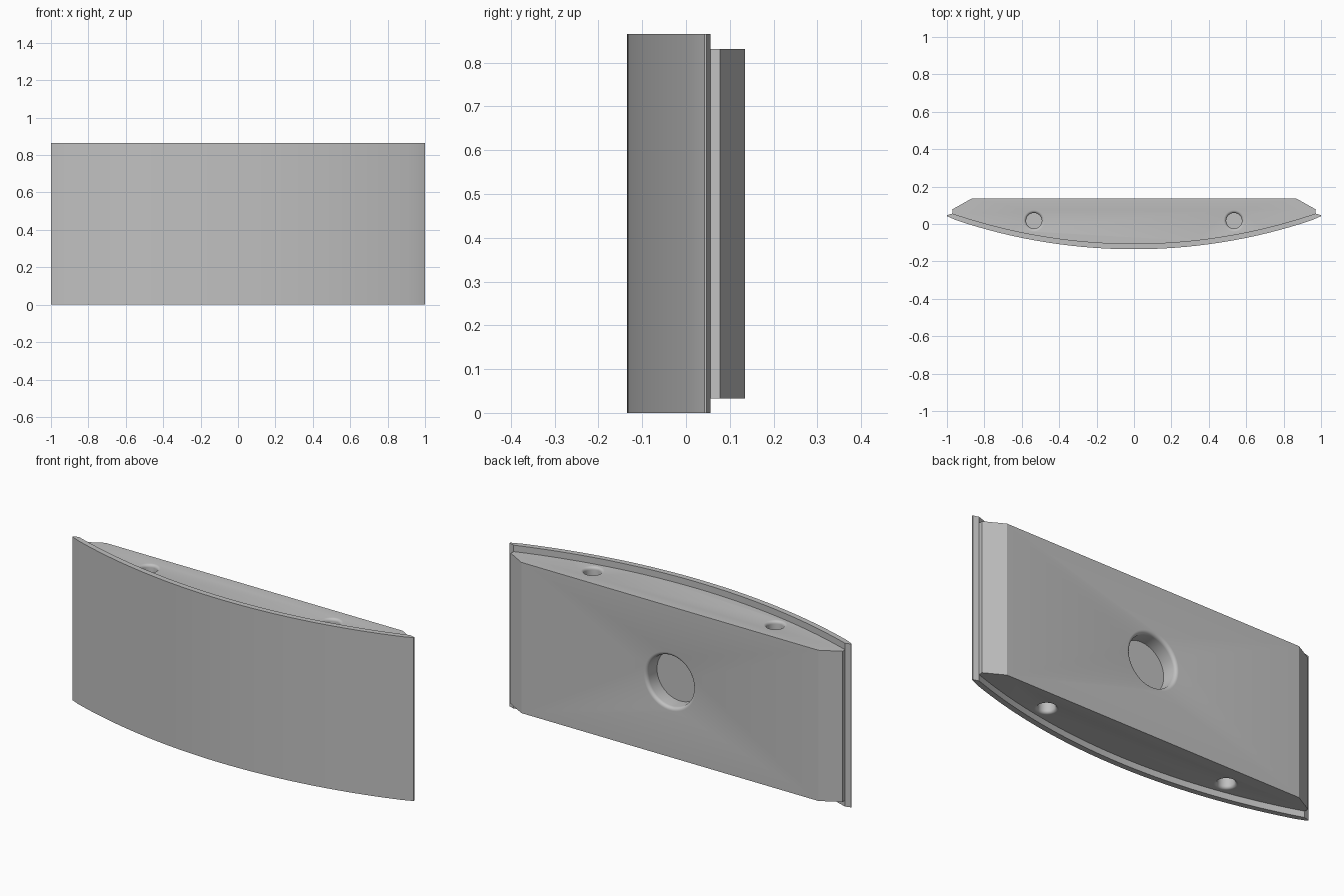
import bpy, bmesh, math
from mathutils import Vector, Matrix

if "Cube" in bpy.data.objects:
    bpy.data.objects.remove(bpy.data.objects["Cube"])

grey = bpy.data.materials.new("plain grey")
grey.diffuse_color = (0.53, 0.53, 0.53, 1)
grey.use_nodes = True
grey.node_tree.nodes["Principled BSDF"].inputs["Base Color"].default_value = grey.diffuse_color


def make_object(name, bm):
    bmesh.ops.recalc_face_normals(bm, faces=bm.faces[:])
    mesh = bpy.data.meshes.new(name)
    bm.to_mesh(mesh)
    bm.free()
    mesh.materials.append(grey)
    ob = bpy.data.objects.new(name, mesh)
    bpy.context.collection.objects.link(ob)
    return ob


def prism(name, outline, z0, z1):
    """Extrude an xy outline from z0 to z1."""
    bm = bmesh.new()
    face = bm.faces.new([bm.verts.new((x, y, z0)) for x, y in outline])
    ext = bmesh.ops.extrude_face_region(bm, geom=[face])["geom"]
    bmesh.ops.translate(bm, vec=(0, 0, z1 - z0),
                        verts=[v for v in ext if isinstance(v, bmesh.types.BMVert)])
    return make_object(name, bm)


def arc(half, y_mid, y_end, n=48):
    """Shallow circular arc, left to right, bulging toward -y."""
    sag = y_end - y_mid
    r = half * half / (2 * sag) + sag / 2
    a = math.asin(half / r)
    angles = [-a + 2 * a * i / n for i in range(n + 1)]
    return [(r * math.sin(t), y_mid + r - r * math.cos(t)) for t in angles]


def hole_cutter(pos, inward, r_in, r_out, depth, n=48):
    """Lathed blind hole with a rounded mouth."""
    c = r_out - r_in
    steps = 5
    prof = [(r_in, depth)]
    for i in range(steps + 1):
        t = math.pi / 2 * i / steps
        prof.append((r_out - c * math.cos(t), c - c * math.sin(t)))
    prof.append((r_out, -0.02))
    bm = bmesh.new()
    rings = [[bm.verts.new((r * math.cos(2 * math.pi * k / n),
                            r * math.sin(2 * math.pi * k / n), z)) for k in range(n)]
             for r, z in prof]
    for a, b in zip(rings, rings[1:]):
        for k in range(n):
            j = (k + 1) % n
            bm.faces.new((a[k], a[j], b[j], b[k]))
    bm.faces.new(rings[0])
    bm.faces.new(rings[-1])
    rot = Vector(inward).to_track_quat('Z', 'Y').to_matrix().to_4x4()
    bm.transform(Matrix.Translation(pos) @ rot)
    cutter = make_object("hole_cutter", bm)
    cutter.hide_render = True
    return cutter


# Curved front plate with slightly turned-back ends
outer = [(-1, 0.042), (-0.98, 0.033)] + arc(0.95, -0.135, 0.02) + [(0.98, 0.033), (1, 0.042)]
inner = arc(0.97, -0.105, 0.056)[::-1]
plate = prism("front_plate", outer + [(1, 0.047)] + inner + [(-1, 0.047)], 0, 0.865)

# Body behind the plate, with chamfered rear corners
body_front = arc(0.97, -0.108, 0.054)
body = prism("rear_body", body_front + [(0.972, 0.078), (0.87, 0.135),
                                        (-0.87, 0.135), (-0.972, 0.078)], 0.033, 0.831)

# Round pocket in the back, and two small pockets in each of top and bottom
cutters = [hole_cutter((0, 0.135, 0.4325), (0, -1, 0), 0.135, 0.153, 0.085, 64)]
for x in (-0.535, 0.535):
    cutters.append(hole_cutter((x, 0.017, 0.831), (0, 0, -1), 0.042, 0.057, 0.08))
    cutters.append(hole_cutter((x, 0.017, 0.033), (0, 0, 1), 0.042, 0.057, 0.08))

bpy.context.view_layer.objects.active = body
for cutter in cutters:
    mod = body.modifiers.new("pocket", 'BOOLEAN')
    mod.operation = 'DIFFERENCE'
    mod.solver = 'EXACT'
    mod.object = cutter
    bpy.ops.object.modifier_apply(modifier=mod.name)
    bpy.data.objects.remove(cutter, do_unlink=True)

# Smooth curves, sharp edges
for ob in (plate, body):
    bpy.ops.object.select_all(action='DESELECT')
    ob.select_set(True)
    bpy.context.view_layer.objects.active = ob
    bpy.ops.object.shade_smooth_by_angle(angle=math.radians(25))
